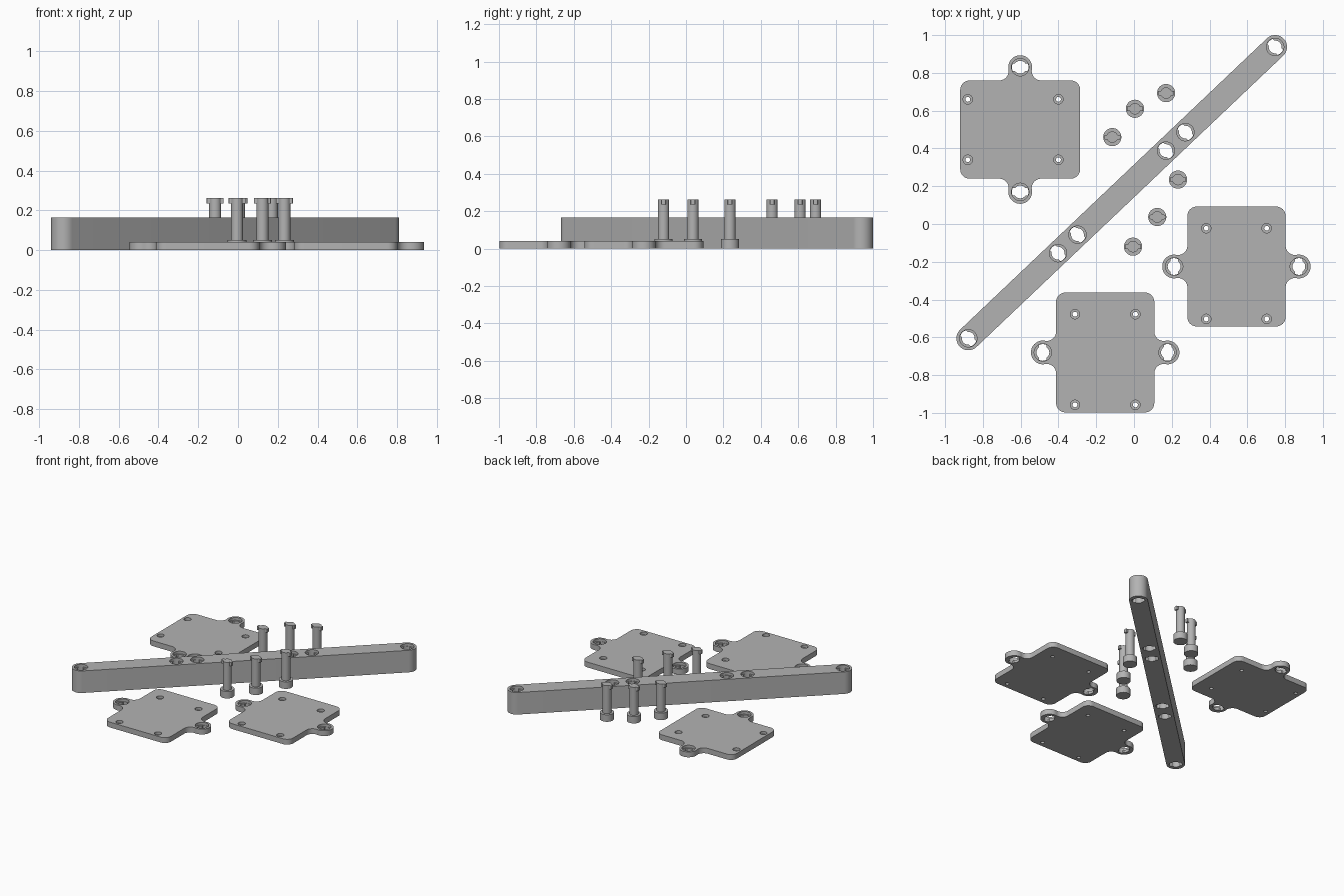
import bpy, bmesh, math
from math import sin, cos, pi, radians

if "Cube" in bpy.data.objects:
    bpy.data.objects.remove(bpy.data.objects["Cube"])

grey = bpy.data.materials.new("plain grey")
grey.diffuse_color = (0.45, 0.45, 0.45, 1)
grey.use_nodes = True
grey.node_tree.nodes["Principled BSDF"].inputs["Base Color"].default_value = grey.diffuse_color


def arc(cx, cy, r, a0, a1, n):
    return [(cx + r * cos(radians(a0 + (a1 - a0) * i / n)),
             cy + r * sin(radians(a0 + (a1 - a0) * i / n))) for i in range(n + 1)]


def circle(r, cx=0, cy=0, n=48):
    return arc(cx, cy, r, 0, 360, n)[:-1]


def key_shape(r, reach, half_width, cx=0, cy=0, turn=0, n=96):
    """Circle with a narrow rounded key sticking out on two opposite sides."""
    pts = []
    for i in range(n):
        a = 2 * pi * i / n
        key = min(reach, half_width / max(abs(sin(a)), 1e-6))
        rad = max(r, key)
        pts.append((cx + rad * cos(a + turn), cy + rad * sin(a + turn)))
    return pts


def prisms(name, parts):
    """One object made of upright prisms: (outline, bottom, top)."""
    bm = bmesh.new()
    for outline, z0, z1 in parts:
        low = [bm.verts.new((x, y, z0)) for x, y in outline]
        high = [bm.verts.new((x, y, z1)) for x, y in outline]
        bm.faces.new(low[::-1])
        bm.faces.new(high)
        n = len(outline)
        for i in range(n):
            j = (i + 1) % n
            bm.faces.new((low[i], low[j], high[j], high[i]))
    me = bpy.data.meshes.new(name)
    bm.to_mesh(me)
    bm.free()
    me.materials.append(grey)
    ob = bpy.data.objects.new(name, me)
    bpy.context.collection.objects.link(ob)
    return ob


def select(ob):
    bpy.ops.object.select_all(action='DESELECT')
    ob.select_set(True)
    bpy.context.view_layer.objects.active = ob


def cut(ob, parts):
    cutter = prisms("cutter", parts)
    select(ob)
    mod = ob.modifiers.new("holes", 'BOOLEAN')
    mod.operation = 'DIFFERENCE'
    mod.solver = 'EXACT'
    mod.object = cutter
    bpy.ops.object.modifier_apply(modifier=mod.name)
    bpy.data.objects.remove(cutter, do_unlink=True)


def finish(ob, x, y, angle=0):
    select(ob)
    bpy.ops.object.shade_smooth_by_angle(angle=radians(30))
    ob.location = (x, y, 0)
    ob.rotation_euler = (0, 0, angle)


# Long bar with six keyed, counterbored holes
HALF, BAR_R, BAR_H = 1.12, 0.063, 0.165
bar = prisms("long_bar", [(arc(HALF, 0, BAR_R, -90, 90, 24)
                           + arc(-HALF, 0, BAR_R, 90, 270, 24), 0, BAR_H)])
spots = [s * u for s in (-1, 1) for u in (HALF, 0.465, 0.323)]
cut(bar, [(key_shape(0.034, 0.044, 0.02, u, 0, pi / 2), -0.1, 0.3) for u in spots])
cut(bar, [(circle(0.046, u), BAR_H - 0.02, 0.3) for u in spots])
finish(bar, -0.065, 0.166, math.atan2(1.542, 1.624))

# Mounting plates: rounded rectangle with two filleted lugs
PLATE_H = 0.04
quarter = (arc(0.2675, 0.21, 0.05, 0, 90, 10)
           + arc(0.111, 0.31, 0.05, -90, -190.2, 12)
           + arc(0, 0.33, 0.063, -10.2, 90, 14)[1:])
half = quarter + [(-x, y) for x, y in reversed(quarter[:-1])]
outline = half + [(-x, -y) for x, y in half]
screws = [(u, v) for u in (-0.2775, 0.2025) for v in (-0.16, 0.16)]

for i, (x, y, a) in enumerate([(-0.6025, 0.5, 0), (0.5425, -0.225, pi / 2),
                               (-0.1525, -0.68, pi / 2)]):
    plate = prisms(f"mounting_plate_{i + 1}", [(outline, 0, PLATE_H)])
    cut(plate, [(key_shape(0.034, 0.044, 0.02, 0, v), -0.1, 0.1) for v in (-0.33, 0.33)]
        + [(circle(0.013, u, v, 24), -0.1, 0.1) for u, v in screws])
    cut(plate, [(circle(0.046, 0, v), PLATE_H - 0.02, 0.1) for v in (-0.33, 0.33)]
        + [(circle(0.025, u, v, 32), PLATE_H - 0.02, 0.1) for u, v in screws])
    finish(plate, x, y, a)

# Locking pegs: round foot, shaft, keyed tip
for i, (x, y) in enumerate([(-0.115, 0.46), (0.005, 0.61), (0.17, 0.693),
                            (-0.005, -0.12), (0.123, 0.037), (0.233, 0.235)]):
    peg = prisms(f"locking_peg_{i + 1}", [
        (circle(0.048), 0, 0.052),
        (circle(0.03), 0.052, 0.235),
        (key_shape(0.03, 0.043, 0.012), 0.235, 0.262)])
    finish(peg, x, y)
